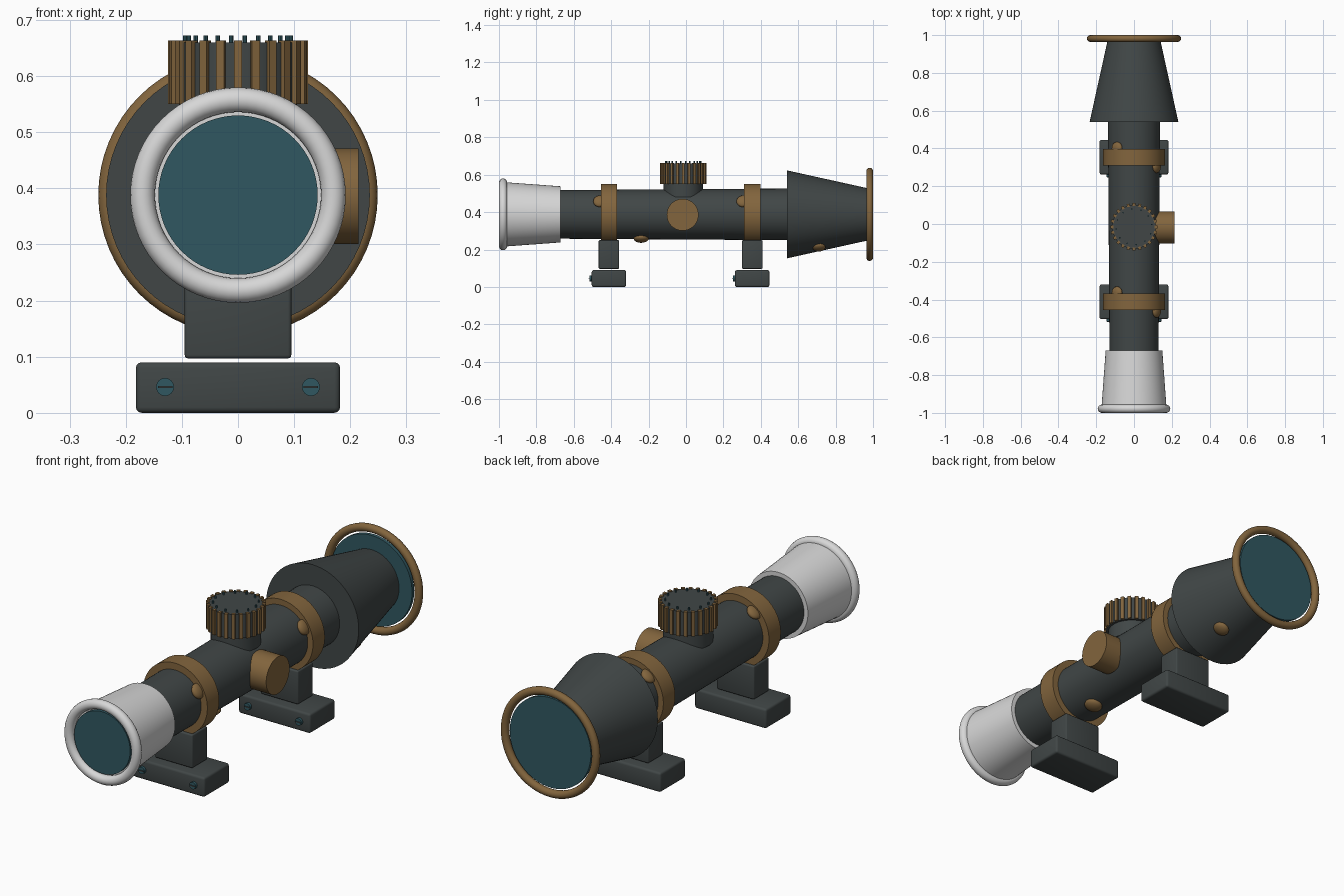
import bpy, bmesh, math
from mathutils import Vector, Matrix

if "Cube" in bpy.data.objects:
    bpy.data.objects.remove(bpy.data.objects["Cube"])

AXIS_Z = 0.388


def material(name, rgb):
    m = bpy.data.materials.new(name)
    m.diffuse_color = (*rgb, 1)
    m.use_nodes = True
    m.node_tree.nodes["Principled BSDF"].inputs["Base Color"].default_value = m.diffuse_color
    return m


DARK = material("dark_grey", (0.052, 0.062, 0.062))
BRASS = material("brass_brown", (0.225, 0.13, 0.047))
TEAL = material("glass_teal", (0.03, 0.097, 0.12))
PALE = material("pale_grey", (0.68, 0.68, 0.68))


def finish(name, bm, mat, smooth=True):
    bmesh.ops.recalc_face_normals(bm, faces=bm.faces)
    me = bpy.data.meshes.new(name)
    bm.to_mesh(me)
    bm.free()
    me.materials.append(mat)
    ob = bpy.data.objects.new(name, me)
    bpy.context.collection.objects.link(ob)
    if smooth:
        bpy.ops.object.select_all(action='DESELECT')
        ob.select_set(True)
        bpy.context.view_layer.objects.active = ob
        bpy.ops.object.shade_smooth_by_angle(angle=math.radians(35))
    return ob


def rod(name, a, b, r1, r2, mat, seg=64):
    """Capped cylinder or cone from point a to point b."""
    a, b = Vector(a), Vector(b)
    d = b - a
    rot = d.to_track_quat('Z', 'Y').to_matrix().to_4x4()
    bm = bmesh.new()
    bmesh.ops.create_cone(bm, cap_ends=True, segments=seg, radius1=r1, radius2=r2,
                          depth=d.length, matrix=Matrix.Translation((a + b) / 2) @ rot)
    return finish(name, bm, mat)


def along(name, y0, y1, r0, r1, mat):
    """Rod on the optical axis."""
    return rod(name, (0, y0, AXIS_Z), (0, y1, AXIS_Z), r0, r1, mat)


def ring(name, y, major, minor, mat, n=64, k=16):
    bm = bmesh.new()
    rows = []
    for i in range(n):
        t = math.tau * i / n
        row = []
        for j in range(k):
            p = math.tau * j / k
            r = major + minor * math.cos(p)
            row.append(bm.verts.new((r * math.cos(t), y + minor * math.sin(p),
                                     AXIS_Z + r * math.sin(t))))
        rows.append(row)
    for i in range(n):
        for j in range(k):
            u, v = rows[i], rows[(i + 1) % n]
            bm.faces.new((u[j], v[j], v[(j + 1) % k], u[(j + 1) % k]))
    return finish(name, bm, mat)


def box(name, x, y, z, mat, bevel=0.0):
    bm = bmesh.new()
    bmesh.ops.create_cube(bm, size=1)
    for v in bm.verts:
        v.co = [(lo + hi) / 2 + c * (hi - lo) for c, (lo, hi) in zip(v.co, (x, y, z))]
    if bevel:
        bmesh.ops.bevel(bm, geom=bm.edges[:], offset=bevel, segments=3,
                        profile=0.5, affect='EDGES')
    return finish(name, bm, mat, bevel > 0)


def stud(name, x, y, dz, r=0.034, flat=0.5):
    """Domed screw head sitting on the tube, facing away from the axis."""
    rot = Vector((x, 0, dz)).to_track_quat('Z', 'Y').to_matrix().to_4x4()
    bm = bmesh.new()
    bmesh.ops.create_uvsphere(bm, u_segments=24, v_segments=12, radius=r,
                              matrix=Matrix.Translation((x, y, AXIS_Z + dz)) @ rot
                              @ Matrix.Diagonal((1, 1, flat, 1)))
    return finish(name, bm, BRASS)


# Main tube and objective bell
along("main_tube", -0.68, 0.56, 0.130, 0.138, DARK)
along("objective_bell", 0.54, 0.97, 0.235, 0.14, DARK)
ring("objective_rim", 0.982, 0.231, 0.018, BRASS)
along("objective_lens", 0.968, 0.984, 0.206, 0.206, TEAL)

# Eyepiece
along("eyepiece", -0.97, -0.67, 0.172, 0.15, PALE)
ring("eyepiece_rim", -0.978, 0.170, 0.022, PALE)
along("eyepiece_lens", -0.985, -0.965, 0.142, 0.142, TEAL)

# Elevation turret with brass ribs and index pins
TY = -0.015
rod("turret_base", (0, TY, 0.48), (0, TY, 0.56), 0.105, 0.105, DARK)
rod("turret_cap", (0, TY, 0.55), (0, TY, 0.66), 0.116, 0.116, DARK)
ribs = bmesh.new()
for i in range(24):
    bmesh.ops.create_cube(ribs, size=1, matrix=Matrix.Translation((0, TY, 0))
                          @ Matrix.Rotation(math.tau * i / 24, 4, 'Z')
                          @ Matrix.Translation((0.117, 0, 0.607))
                          @ Matrix.Diagonal((0.016, 0.015, 0.113, 1)))
finish("turret_ribs", ribs, BRASS, False)
pins = bmesh.new()
for i in range(12):
    a = math.tau * (i + 0.25) / 12
    bmesh.ops.create_cone(pins, cap_ends=True, segments=8, radius1=0.004, radius2=0.004,
                          depth=0.02, matrix=Matrix.Translation(
                              (0.095 * math.cos(a), TY + 0.095 * math.sin(a), 0.662)))
finish("turret_pins", pins, TEAL, False)

# Side knob
rod("side_knob", (0.11, -0.018, 0.386), (0.215, -0.018, 0.386), 0.085, 0.085, BRASS)

# Two mounts: ring, stem, foot, slotted screws and studs
for tag, y in (("front", -0.412), ("rear", 0.354)):
    along(tag + "_mount_ring", y - 0.043, y + 0.043, 0.163, 0.163, BRASS)
    box(tag + "_mount_stem", (-0.095, 0.095), (y - 0.055, y + 0.055), (0.097, 0.25), DARK, 0.006)
    box(tag + "_mount_foot", (-0.182, 0.182), (y - 0.092, y + 0.092), (0.0, 0.09), DARK, 0.01)
    for side, x in (("left", -0.13), ("right", 0.13)):
        f = y - 0.092
        rod(f"{tag}_{side}_foot_screw", (x, f + 0.01, 0.046), (x, f - 0.012, 0.046),
            0.016, 0.016, TEAL, 24)
        box(f"{tag}_{side}_screw_slot", (x - 0.013, x + 0.013), (f - 0.016, f - 0.01),
            (0.044, 0.048), DARK)
    stud(tag + "_right_stud", 0.12, y - 0.05, 0.07)
    stud(tag + "_left_stud", -0.09, y + 0.047, 0.108)

# Loose studs under the tube and bell
stud("tube_stud", 0.035, -0.24, -0.13, 0.04)
stud("bell_stud", 0.088, 0.71, -0.176, 0.036)
